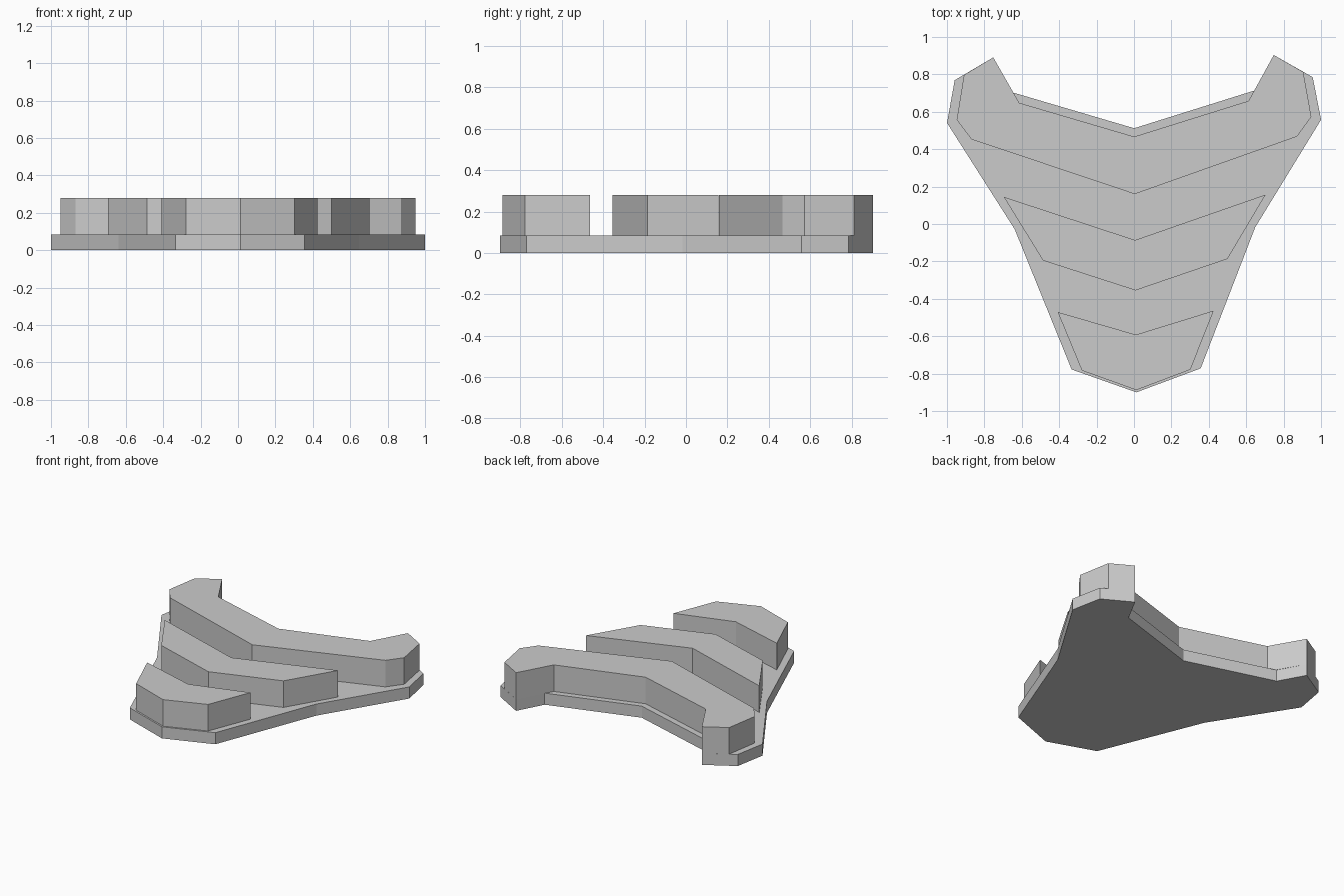
import bpy
import bmesh
from mathutils import Matrix

default_cube = bpy.data.objects.get("Cube")
if default_cube:
    bpy.data.objects.remove(default_cube, do_unlink=True)

BASE_TOP = 0.085
BLOCK_TOP = 0.28

# Single plain grey material
grey = bpy.data.materials.new("plain_grey")
grey.use_nodes = True
colour = (0.6, 0.6, 0.6, 1)
grey.diffuse_color = colour
grey.node_tree.nodes["Principled BSDF"].inputs["Base Color"].default_value = colour

# The whole emblem sits very slightly turned about the vertical axis
placement = Matrix.Translation((0.005, -0.003, 0)) @ Matrix.Rotation(0.0085, 4, "Z")


def mirrored_slab(name, half_outline, bottom, top):
    """Extrude an outline given by its +x half, from front tip to back notch."""
    other_half = [(-x, y) for x, y in reversed(half_outline) if x > 0]
    bm = bmesh.new()
    corners = [bm.verts.new((x, y, bottom)) for x, y in half_outline + other_half]
    face = bm.faces.new(corners)
    extruded = bmesh.ops.extrude_face_region(bm, geom=[face], use_keep_orig=True)
    raised = [v for v in extruded["geom"] if isinstance(v, bmesh.types.BMVert)]
    bmesh.ops.translate(bm, verts=raised, vec=(0, 0, top - bottom))
    bmesh.ops.recalc_face_normals(bm, faces=bm.faces)
    bm.transform(placement)
    mesh = bpy.data.meshes.new(name)
    bm.to_mesh(mesh)
    bm.free()
    mesh.materials.append(grey)
    part = bpy.data.objects.new(name, mesh)
    bpy.context.collection.objects.link(part)
    return part


# Thin backing plate with two horns at the back
mirrored_slab("base_plate", [
    (0, -0.897), (0.345, -0.772), (0.643, -0.02), (1, 0.552),
    (0.957, 0.78), (0.75, 0.9), (0.648, 0.712), (0, 0.515),
], 0, BASE_TOP)

# Three raised chevrons, from the back to the front
mirrored_slab("back_chevron", [
    (0, 0.163), (0.87, 0.463), (0.948, 0.568), (0.907, 0.808),
    (0.75, 0.9), (0.613, 0.656), (0, 0.47),
], BASE_TOP, BLOCK_TOP)

mirrored_slab("middle_chevron", [
    (0, -0.352), (0.493, -0.188), (0.7, 0.154), (0, -0.083),
], BASE_TOP, BLOCK_TOP)

mirrored_slab("front_chevron", [
    (0, -0.885), (0.29, -0.778), (0.417, -0.464), (0, -0.589),
], BASE_TOP, BLOCK_TOP)
